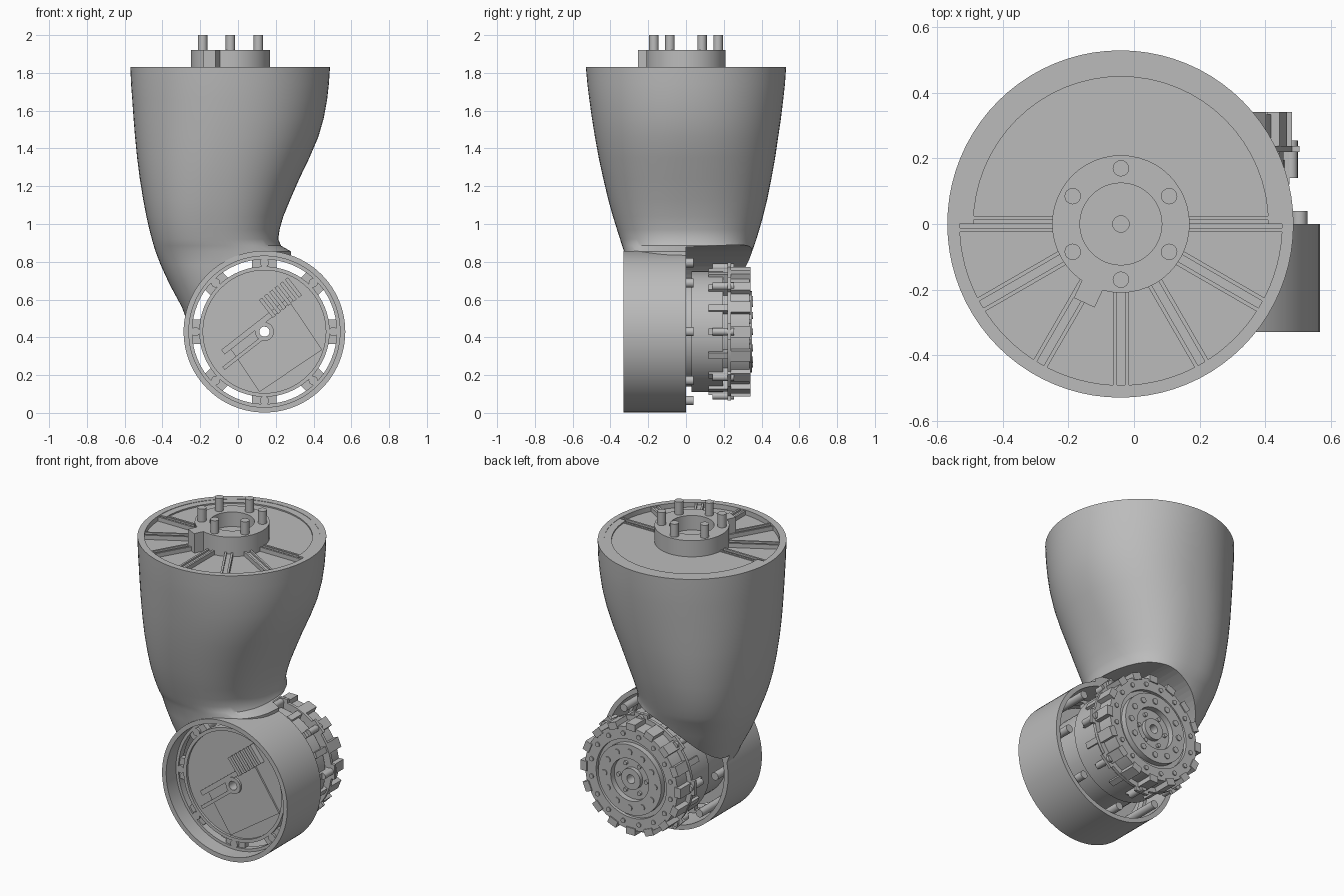
import bpy, bmesh, math
from mathutils import Matrix, Vector

cube = bpy.data.objects.get("Cube")
if cube:
    bpy.data.objects.remove(cube)

def material(name, v):
    m = bpy.data.materials.new(name)
    m.use_nodes = True
    m.diffuse_color = (v, v, v, 1)
    m.node_tree.nodes["Principled BSDF"].inputs["Base Color"].default_value = (v, v, v, 1)
    return m

GREY = material("plain grey", 0.5)
TOP = Matrix.Translation((-0.04, 0, 0))                                     # vertical axis
HUB = Matrix.Translation((0.14, 0, 0.43)) @ Matrix.Rotation(-math.pi / 2, 4, "X")  # axis along +y

def smooth_active():
    bpy.ops.object.shade_smooth_by_angle(angle=math.radians(35))

def finish(name, bm, smooth=True):
    bmesh.ops.recalc_face_normals(bm, faces=bm.faces)
    mesh = bpy.data.meshes.new(name)
    bm.to_mesh(mesh)
    bm.free()
    ob = bpy.data.objects.new(name, mesh)
    bpy.context.collection.objects.link(ob)
    mesh.materials.append(GREY)
    bpy.ops.object.select_all(action="DESELECT")
    ob.select_set(True)
    bpy.context.view_layer.objects.active = ob
    if smooth:
        smooth_active()
    return ob

def bridge(bm, a, b, closed=True):
    n = len(a)
    for i in range(n if closed else n - 1):
        j = (i + 1) % n
        bm.faces.new((a[i], a[j], b[j], b[i]))

def tube(name, frame, r_in, r_out, h0, h1, n=64, start=0, sweep=360):
    """Ring or part ring with a rectangular section."""
    bm = bmesh.new()
    full = sweep == 360
    loops = []
    for r, h in ((r_in, h0), (r_out, h0), (r_out, h1), (r_in, h1)):
        loop = []
        for i in range(n if full else n + 1):
            a = math.radians(start + sweep * i / n)
            loop.append(bm.verts.new(frame @ Vector((r * math.cos(a), r * math.sin(a), h))))
        loops.append(loop)
    for k in range(4):
        bridge(bm, loops[k], loops[(k + 1) % 4], full)
    if not full:
        for end in (0, -1):
            bm.faces.new([loop[end] for loop in loops])
    return finish(name, bm)

def add_rod(bm, frame, x, y, r, h0, h1, n=16):
    bmesh.ops.create_cone(bm, cap_ends=True, segments=n, radius1=r, radius2=r, depth=h1 - h0,
                          matrix=frame @ Matrix.Translation((x, y, (h0 + h1) / 2)))

def rods(name, frame, count, ring, r, h0, h1, phase=0):
    bm = bmesh.new()
    for i in range(count):
        a = math.radians(phase) + math.tau * i / count
        add_rod(bm, frame, ring * math.cos(a), ring * math.sin(a), r, h0, h1)
    return finish(name, bm)

def blocks(name, frame, angles, r0, r1, width, h0, h1, side=0):
    """Radial boxes, optionally shifted sideways."""
    bm = bmesh.new()
    for a in angles:
        m = (frame @ Matrix.Rotation(math.radians(a), 4, "Z")
             @ Matrix.Translation(((r0 + r1) / 2, side, (h0 + h1) / 2))
             @ Matrix.Diagonal((r1 - r0, width, h1 - h0, 1)))
        bmesh.ops.create_cube(bm, size=1, matrix=m)
    return finish(name, bm, False)

def cut(target, frame, r, h0, h1):
    bm = bmesh.new()
    add_rod(bm, frame, 0, 0, r, h0, h1, 96)
    cutter = finish("cutter", bm, False)
    cutter.hide_render = True
    bpy.context.view_layer.objects.active = target
    mod = target.modifiers.new("cut", "BOOLEAN")
    mod.operation, mod.solver, mod.object = "DIFFERENCE", "EXACT", cutter
    bpy.ops.object.modifier_apply(modifier=mod.name)
    bpy.data.objects.remove(cutter)

# Limb shell: height, left x, right x, front y, back y; squarer towards the joint
sections = [
    (1.83, -.57, .487, -.53, .53), (1.74, -.566, .481, -.522, .524), (1.66, -.56, .472, -.512, .515),
    (1.56, -.553, .454, -.498, .503), (1.46, -.545, .425, -.482, .488), (1.35, -.534, .378, -.462, .472),
    (1.24, -.52, .325, -.438, .452), (1.13, -.502, .277, -.412, .430), (1.04, -.485, .240, -.387, .408),
    (.97, -.469, .220, -.365, .388), (.92, -.456, .213, -.349, .373), (.885, -.446, .228, -.338, .361),
    (.855, -.437, .28, -.328, .35), (.78, -.408, .28, -.32, .325), (.68, -.362, .24, -.30, .28),
    (.56, -.297, .15, -.26, .20), (.46, -.26, .05, -.20, .10)]

def power(v, p):
    return math.copysign(abs(v) ** p, v)

bm = bmesh.new()
previous = None
for z, xl, xr, yf, yb in sections:
    p = 1 - 0.17 * min(1, (1.83 - z) / 0.8)
    loop = []
    for i in range(80):
        a = math.tau * i / 80
        c, s = power(math.cos(a), p), power(math.sin(a), p)
        loop.append(bm.verts.new(((xl + xr) / 2 + (xr - xl) / 2 * c, s * (yb if s > 0 else -yf), z)))
    if previous:
        bridge(bm, previous, loop)
    else:
        bm.faces.new(loop)
    previous = loop
bm.faces.new(previous)
shell = finish("limb_shell", bm)
cut(shell, TOP, 0.492, 1.77, 1.95)
cut(shell, HUB, 0.41, -0.6, 0.7)
cut(shell, HUB, 0.46, 0.0, 0.7)
shell.select_set(True)
smooth_active()

# Top deck: raised rear half, shallow ribbed front half
tube("rear_deck", TOP, 0.12, 0.455, 1.76, 1.82, 32, 0, 180)
tube("rear_rim", TOP, 0.45, 0.51, 1.76, 1.828, 32, 0, 180)
tube("front_floor", TOP, 0.12, 0.51, 1.76, 1.80, 32, 180, 180)
fan = range(180, 361, 30)
for side in (-0.018, 0.018):
    blocks("deck_ribs", TOP, fan, 0.19, 0.50, 0.012, 1.76, 1.826, side)
blocks("rib_floors", TOP, fan, 0.19, 0.50, 0.03, 1.76, 1.815)

# Top coupling with pins
tube("top_coupling", TOP, 0.125, 0.21, 1.76, 1.92, 48)
tube("coupling_floor", TOP, 0.025, 0.13, 1.76, 1.83, 24)
rods("coupling_pins", TOP, 6, 0.17, 0.025, 1.85, 2.0, 30)
blocks("coupling_tab", TOP, [245], 0.19, 0.265, 0.07, 1.77, 1.92)

# Joint housing and its slotted plate
tube("joint_housing", HUB, 0.40, 0.428, -0.33, 0.0, 96)
tube("housing_lip", HUB, 0.383, 0.41, -0.235, -0.19, 64)
eighths = range(0, 360, 45)
tube("mount_plate", HUB, 0.027, 0.345, -0.225, -0.19, 64)
blocks("mount_lugs", HUB, eighths, 0.33, 0.39, 0.13, -0.225, -0.19)
rods("lug_bolts", HUB, 8, 0.365, 0.024, -0.24, 0.04)
tube("plate_rim", HUB, 0.325, 0.345, -0.24, -0.22, 64)

# Electronics on the front plate
blocks("circuit_board", HUB, [56], -0.05, 0.25, 0.40, -0.235, -0.22)
blocks("board_bar", HUB, [142], -0.24, 0.24, 0.03, -0.245, -0.22, 0.05)
blocks("cable_bar", HUB, [142], 0.03, 0.29, 0.02, -0.245, -0.22, -0.02)
for i in range(6):
    blocks("connector", HUB, [-38], 0.08 + i * 0.035, 0.10 + i * 0.035, 0.12, -0.26, -0.22, -0.09)
tube("shaft_collar", HUB, 0.027, 0.05, -0.25, -0.22, 24)
# Shaft bore through the board
board = bpy.data.objects["circuit_board"]
cut(board, HUB, 0.03, -0.3, -0.2)

# Motor body with struts
tube("motor_body", HUB, 0.027, 0.29, -0.20, 0.22, 64)
tube("motor_band", HUB, 0.28, 0.32, 0.03, 0.195, 64)
blocks("motor_struts", HUB, [22.5 * k for k in range(16)], 0.27, 0.335, 0.035, 0.12, 0.23)
rods("strut_screws", HUB, 8, 0.34, 0.02, 0.14, 0.255)

# Rear flange and toothed end
tube("rear_flange", HUB, 0.027, 0.345, 0.22, 0.238, 64)
blocks("flange_lugs", HUB, eighths, 0.32, 0.365, 0.09, 0.22, 0.238)
tube("rear_drum", HUB, 0.24, 0.315, 0.235, 0.335, 64)
blocks("drum_teeth", HUB, [22.5 * k for k in range(16)], 0.30, 0.342, 0.06, 0.235, 0.342)
tube("drum_face", HUB, 0.027, 0.25, 0.235, 0.315, 48)
tube("output_ring", HUB, 0.13, 0.215, 0.31, 0.35, 48)
rods("output_screws", HUB, 12, 0.172, 0.018, 0.34, 0.356)
rods("drum_screws", HUB, 16, 0.275, 0.014, 0.33, 0.342, 11.25)
tube("output_hub", HUB, 0.027, 0.065, 0.31, 0.34, 32)
rods("hub_screws", HUB, 6, 0.095, 0.012, 0.31, 0.33)
